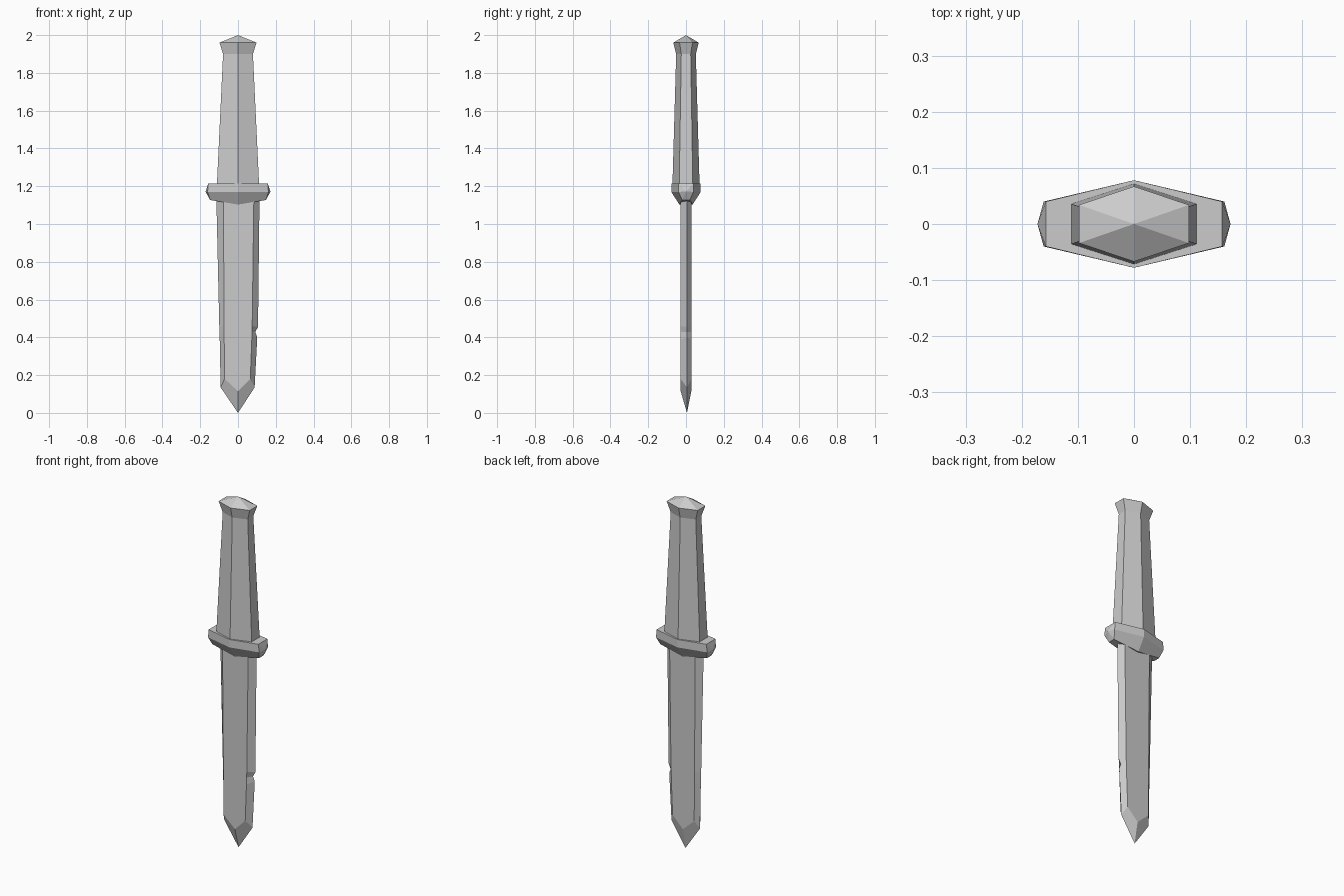
import bpy
import bmesh

cube = bpy.data.objects.get("Cube")
if cube:
    bpy.data.objects.remove(cube, do_unlink=True)

GREY = (0.60, 0.60, 0.60, 1.0)
steel = bpy.data.materials.new("plain_grey")
steel.use_nodes = True
steel.diffuse_color = GREY
steel.node_tree.nodes["Principled BSDF"].inputs["Base Color"].default_value = GREY


def finish(name, bm):
    """Turn a bmesh into a flat-shaded object."""
    bmesh.ops.recalc_face_normals(bm, faces=bm.faces[:])
    mesh = bpy.data.meshes.new(name)
    bm.to_mesh(mesh)
    bm.free()
    mesh.materials.append(steel)
    obj = bpy.data.objects.new(name, mesh)
    bpy.context.collection.objects.link(obj)
    return obj


def add_ring(bm, points):
    return [bm.verts.new(p) for p in points]


def bridge(bm, a, b):
    n = len(a)
    for i in range(n):
        j = (i + 1) % n
        bm.faces.new((a[i], a[j], b[j], b[i]))


def fan(bm, ring, apex):
    tip = bm.verts.new(apex)
    for i in range(len(ring)):
        bm.faces.new((ring[i], ring[(i + 1) % len(ring)], tip))


def hexagon(w, k, h, z_side, z_mid):
    """Six-sided section: flat ends on x, ridges on y."""
    return [(w, -k, z_side), (w, k, z_side), (0, h, z_mid),
            (-w, k, z_side), (-w, -k, z_side), (0, -h, z_mid)]


# Handle with flared pommel and pointed cap
bm = bmesh.new()
rings = [add_ring(bm, hexagon(w, k, h, z, z)) for w, k, h, z in (
    (0.112, 0.036, 0.072, 1.20),
    (0.079, 0.025, 0.052, 1.90),
    (0.098, 0.034, 0.067, 1.96))]
for a, b in zip(rings, rings[1:]):
    bridge(bm, a, b)
bm.faces.new(rings[0])
fan(bm, rings[-1], (0, 0, 2.0))
finish("handle", bm)

# Guard: straight upper band, tapered underside, pointed ends
bm = bmesh.new()
top = add_ring(bm, hexagon(0.157, 0.04, 0.078, 1.215, 1.215))
mid = add_ring(bm, hexagon(0.161, 0.04, 0.078, 1.17, 1.17))
low = add_ring(bm, hexagon(0.148, 0.02, 0.035, 1.127, 1.103))
for a, b in ((top, mid), (mid, low)):
    for i in (1, 2, 4, 5):
        j = (i + 1) % 6
        bm.faces.new((a[i], a[j], b[j], b[i]))
bm.faces.new(top)
for half in ((0, 1, 2, 5), (2, 3, 4, 5)):
    bm.faces.new([low[i] for i in half])
for i, side in ((0, 1), (3, -1)):
    end = [top[i], top[i + 1], mid[i + 1], low[i + 1], low[i], mid[i]]
    fan(bm, end, (side * 0.172, 0, 1.172))
finish("guard", bm)

# Blade: bevelled on both edges, with a nick in one edge and a pointed end
FRONT, EDGE, BACK = -0.028, 0.005, 0.028


def blade_ring(left, left_in, right_in, right, z, z_in):
    return [(right, EDGE, z), (right_in, BACK, z_in), (left_in, BACK, z_in),
            (left, EDGE, z), (left_in, FRONT, z_in), (right_in, FRONT, z_in)]


bm = bmesh.new()
rings = [add_ring(bm, blade_ring(*s)) for s in (
    (-0.115, -0.078, 0.084, 0.114, 1.15, 1.15),
    (-0.099, -0.073, 0.075, 0.106, 0.455, 0.46),
    (-0.098, -0.073, 0.074, 0.091, 0.428, 0.43),
    (-0.097, -0.073, 0.073, 0.102, 0.40, 0.39),
    (-0.092, -0.071, 0.065, 0.088, 0.135, 0.18))]
for a, b in zip(rings, rings[1:]):
    bridge(bm, a, b)
bm.faces.new(rings[0])
right, right_back, left_back, left, left_front, right_front = rings[-1]
tip = bm.verts.new((0, EDGE, 0))
for inner_l, inner_r, y in ((left_front, right_front, FRONT),
                            (left_back, right_back, BACK)):
    vee = bm.verts.new((0, y, 0.115))
    bm.faces.new((inner_l, inner_r, vee))
    bm.faces.new((inner_l, left, tip, vee))
    bm.faces.new((inner_r, right, tip, vee))
finish("blade", bm)
